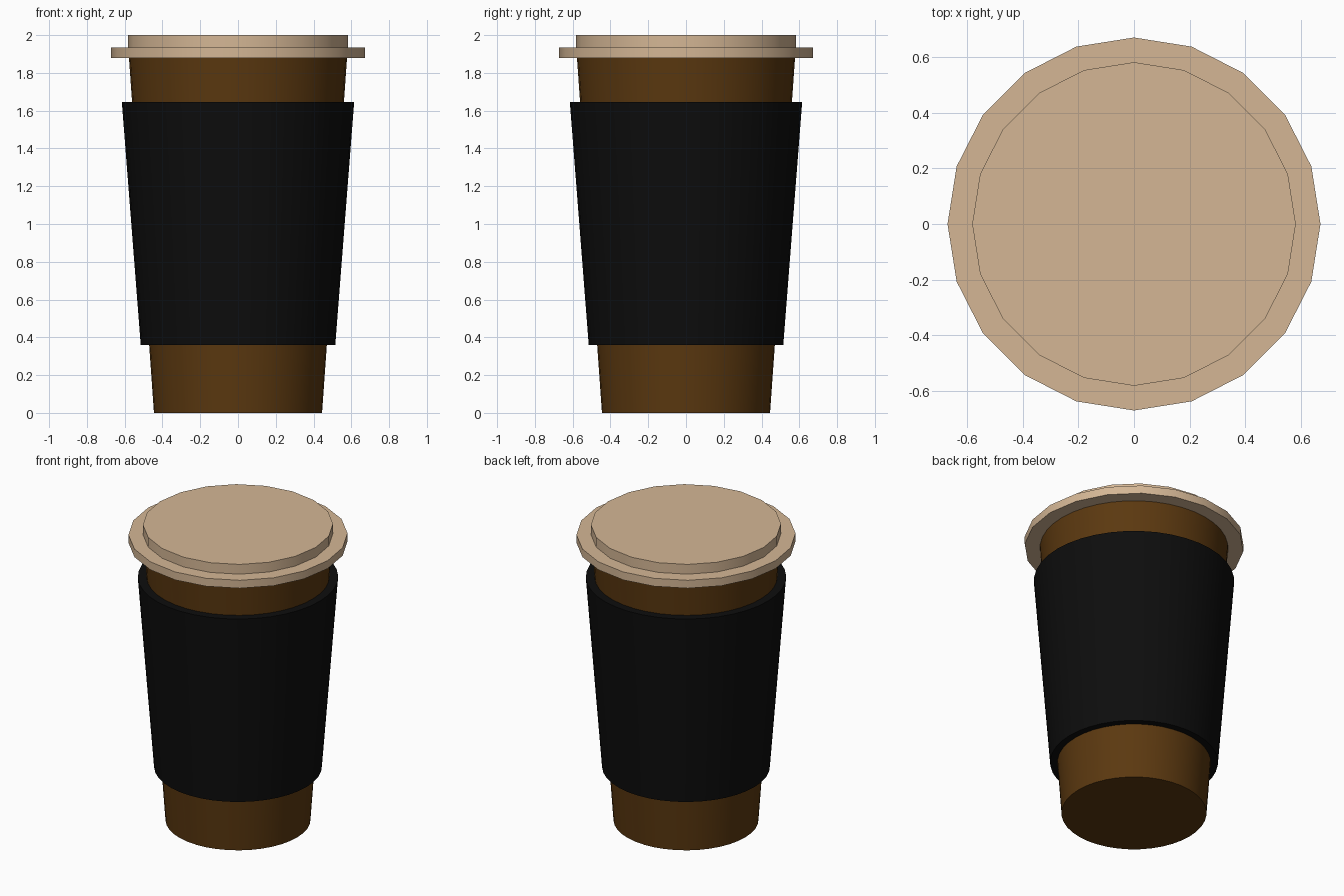
import bpy
import bmesh
from math import cos, sin, tau, radians

cube = bpy.data.objects.get("Cube")
if cube:
    bpy.data.objects.remove(cube, do_unlink=True)


def material(name, color):
    mat = bpy.data.materials.new(name)
    mat.use_nodes = True
    mat.diffuse_color = color
    mat.node_tree.nodes["Principled BSDF"].inputs["Base Color"].default_value = color
    return mat


def lathe(name, profile, sides, mat, closed=False):
    """Revolve (radius, height) points around z; open profiles get end caps."""
    bm = bmesh.new()
    rings = [[bm.verts.new((r * cos(tau * i / sides), r * sin(tau * i / sides), z))
              for i in range(sides)] for r, z in profile]
    pairs = list(zip(rings, rings[1:]))
    if closed:
        pairs.append((rings[-1], rings[0]))
    else:
        bm.faces.new(rings[0])
        bm.faces.new(rings[-1])
    for low, high in pairs:
        for i in range(sides):
            j = (i + 1) % sides
            bm.faces.new((low[i], low[j], high[j], high[i]))
    bmesh.ops.recalc_face_normals(bm, faces=bm.faces)
    mesh = bpy.data.meshes.new(name)
    bm.to_mesh(mesh)
    bm.free()
    mesh.materials.append(mat)
    obj = bpy.data.objects.new(name, mesh)
    bpy.context.collection.objects.link(obj)
    bpy.ops.object.select_all(action="DESELECT")
    obj.select_set(True)
    bpy.context.view_layer.objects.active = obj
    bpy.ops.object.shade_smooth_by_angle(angle=radians(30))
    return obj


brown = material("brown_card", (0.105, 0.040, 0.005, 1))
black = material("black_sleeve", (0.004, 0.004, 0.004, 1))
tan = material("tan_plastic", (0.66, 0.47, 0.30, 1))

# Tapered cup
lathe("cup", [(0.445, 0), (0.578, 1.89)], 40, brown)

# Sleeve wrapped around the cup, its inner wall hidden in the cup
lathe("sleeve", [(0.515, 0.36), (0.615, 1.645), (0.55, 1.645), (0.46, 0.36)],
      40, black, closed=True)

# Lid: wide rim with a raised disc on top
lathe("lid", [(0.672, 1.88), (0.672, 1.934), (0.583, 1.934), (0.583, 2.0)], 20, tan)
